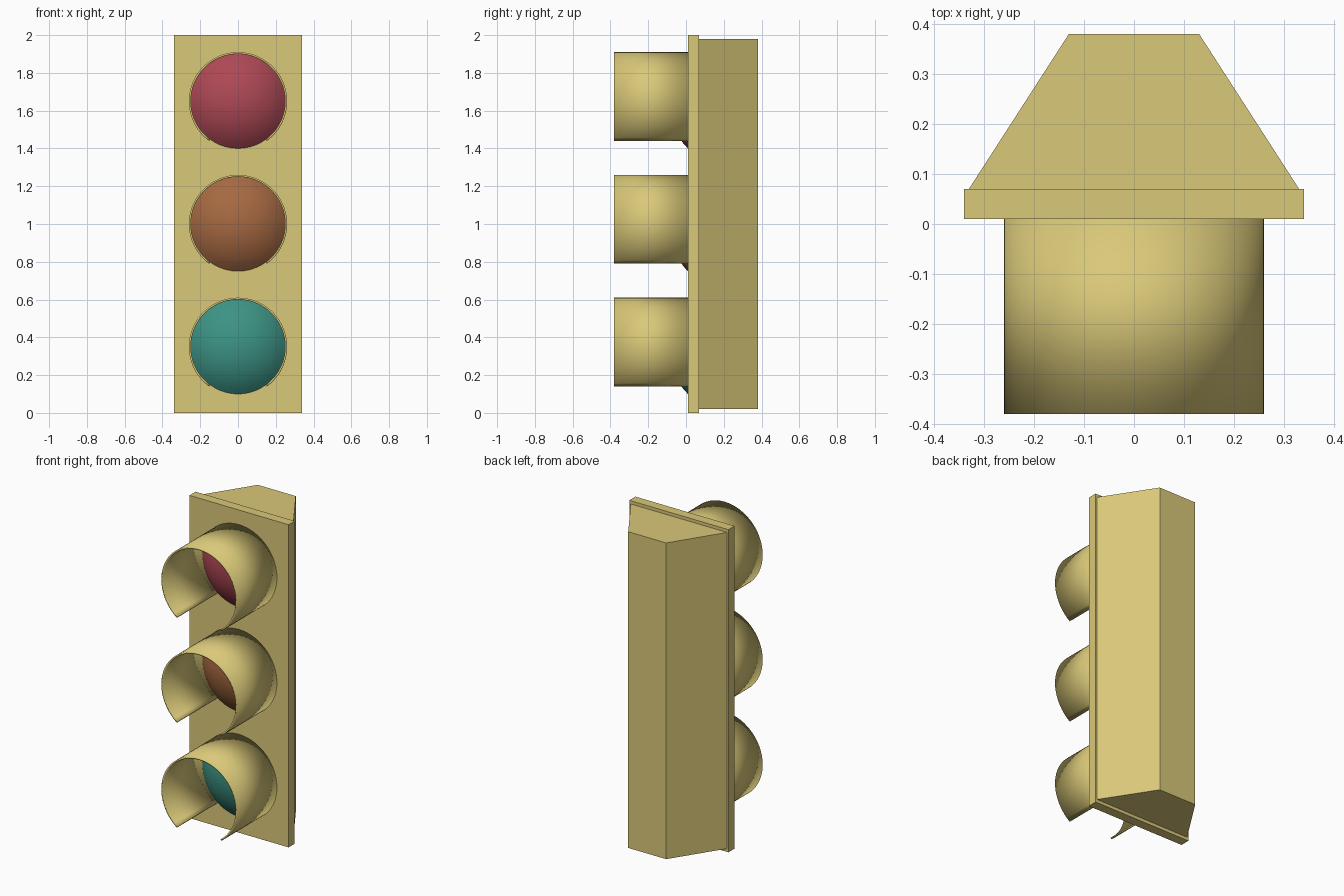
import bpy, bmesh, math
from mathutils import Matrix, Vector

cube = bpy.data.objects.get("Cube")
if cube:
    bpy.data.objects.remove(cube, do_unlink=True)


def material(name, rgb):
    mat = bpy.data.materials.new(name)
    mat.use_nodes = True
    mat.diffuse_color = (*rgb, 1)
    mat.node_tree.nodes["Principled BSDF"].inputs["Base Color"].default_value = (*rgb, 1)
    return mat


yellow = material("housing_yellow", (0.70, 0.58, 0.19))
red = material("lens_red", (0.42, 0.065, 0.09))
amber = material("lens_amber", (0.38, 0.14, 0.053))
green = material("lens_green", (0.045, 0.29, 0.23))


def finish(bm, name, mat, smooth=False, z=0):
    bmesh.ops.recalc_face_normals(bm, faces=bm.faces)
    for face in bm.faces:
        face.smooth = smooth
    mesh = bpy.data.meshes.new(name)
    bm.to_mesh(mesh)
    bm.free()
    mesh.materials.append(mat)
    obj = bpy.data.objects.new(name, mesh)
    obj.location.z = z
    bpy.context.collection.objects.link(obj)
    return obj


def prism(name, outline, z0, z1):
    """Extrude an x-y outline upwards."""
    bm = bmesh.new()
    base = bm.faces.new([bm.verts.new((x, y, z0)) for x, y in outline])
    top = bmesh.ops.extrude_face_region(bm, geom=[base])["geom"]
    bmesh.ops.translate(bm, vec=(0, 0, z1 - z0),
                        verts=[v for v in top if isinstance(v, bmesh.types.BMVert)])
    return finish(bm, name, yellow)


def visor(name, z, outer=0.26, inner=0.25, front=-0.38, back=0.01):
    """Hood shell, open at the bottom."""
    half = math.radians(144)
    bm = bmesh.new()
    section = [(outer, front), (outer, back), (inner, back), (inner, front)]
    start = bm.faces.new([bm.verts.new((0, y, r)) for r, y in section])
    bmesh.ops.rotate(bm, verts=bm.verts, cent=(0, 0, 0),
                     matrix=Matrix.Rotation(-half, 3, "Y"))
    bmesh.ops.spin(bm, geom=[start, *start.edges, *start.verts], cent=(0, 0, 0),
                   axis=(0, 1, 0), angle=2 * half, steps=48)
    return finish(bm, name, yellow, True, z)


def lens(name, z, mat, radius=0.25, base_y=0.01):
    """Shallow spherical cap bulging forwards."""
    sphere = radius / math.sin(math.radians(45))
    centre_y = base_y + sphere * math.cos(math.radians(45))
    bm = bmesh.new()
    arc = [math.radians(45 * i / 8) for i in range(9)]
    pts = [bm.verts.new((0, centre_y - sphere * math.cos(a), sphere * math.sin(a))) for a in arc]
    edges = [bm.edges.new(pair) for pair in zip(pts, pts[1:])]
    bmesh.ops.spin(bm, geom=pts + edges, cent=(0, 0, 0), axis=(0, 1, 0),
                   angle=math.tau, steps=48)
    bmesh.ops.remove_doubles(bm, verts=bm.verts, dist=0.0005)
    # Face the open cap towards the front
    obj = finish(bm, name, mat, True, z)
    if sum((p.normal for p in obj.data.polygons), Vector()).y > 0:
        obj.data.flip_normals()
    return obj


# Front plate and tapered rear housing
prism("front_plate", [(-0.34, 0.01), (0.34, 0.01), (0.34, 0.07), (-0.34, 0.07)], 0, 2)
prism("rear_housing", [(-0.33, 0.07), (0.33, 0.07), (0.13, 0.38), (-0.13, 0.38)], 0.02, 1.98)

# Three lamps, each a lens under a hood
for label, z, mat in [("top", 1.65, red), ("middle", 1.0, amber), ("bottom", 0.35, green)]:
    lens(label + "_lens", z, mat)
    visor(label + "_visor", z)
